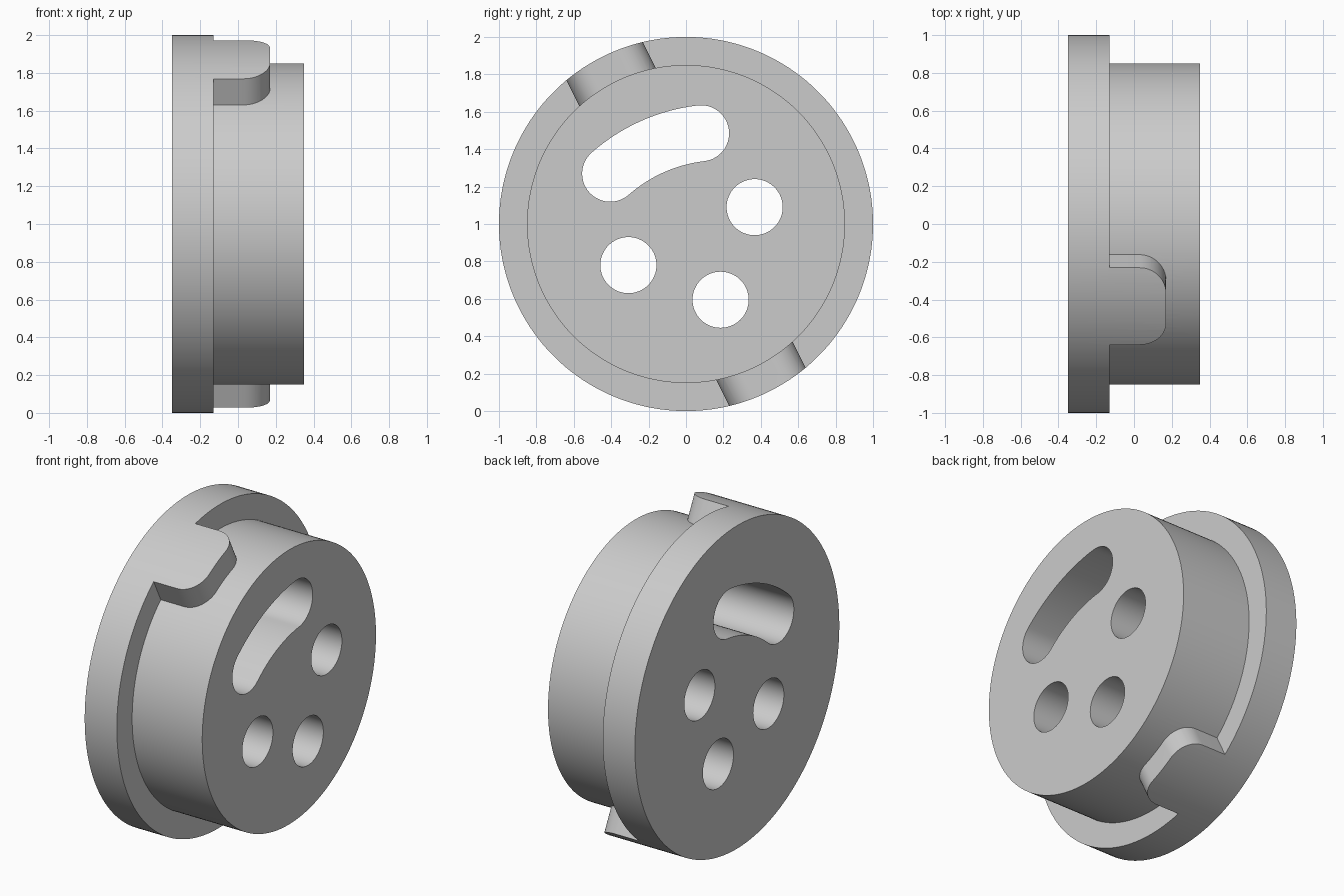
import bpy
import bmesh
from math import cos, sin, pi, radians
from mathutils import Vector

cube = bpy.data.objects.get("Cube")
if cube:
    bpy.data.objects.remove(cube, do_unlink=True)

X = Vector((1, 0, 0))
Y = Vector((0, 1, 0))
Z = Vector((0, 0, 1))
CENTRE = Z.copy()

grey = bpy.data.materials.new("plain grey")
grey.use_nodes = True
colour = (0.6, 0.6, 0.6, 1)
grey.diffuse_color = colour
grey.node_tree.nodes["Principled BSDF"].inputs["Base Color"].default_value = colour


def arc(cx, cy, r, start, end, steps):
    """Points along an arc, angles in degrees."""
    angles = [radians(start + (end - start) * i / steps) for i in range(steps + 1)]
    return [(cx + r * cos(a), cy + r * sin(a)) for a in angles]


def prism(name, outline, u, v, w, low, high):
    """Extrude an outline drawn in the u-v plane along w."""
    bm = bmesh.new()
    verts = [bm.verts.new(CENTRE + u * a + v * b + w * low) for a, b in outline]
    face = bm.faces.new(verts)
    grown = bmesh.ops.extrude_face_region(bm, geom=[face])["geom"]
    moved = [g for g in grown if isinstance(g, bmesh.types.BMVert)]
    bmesh.ops.translate(bm, verts=moved, vec=w * (high - low))
    bmesh.ops.recalc_face_normals(bm, faces=bm.faces)
    mesh = bpy.data.meshes.new(name)
    bm.to_mesh(mesh)
    bm.free()
    mesh.materials.append(grey)
    obj = bpy.data.objects.new(name, mesh)
    bpy.context.collection.objects.link(obj)
    return obj


def disc(name, cy, cz, r, low, high, steps):
    return prism(name, arc(cy, cz, r, 0, 360, steps)[:-1], Y, Z, X, low, high)


def combine(target, tool, operation):
    """Apply a boolean and remove the tool."""
    mod = target.modifiers.new(operation.lower(), 'BOOLEAN')
    mod.operation = operation
    mod.solver = 'EXACT'
    mod.object = tool
    tool.hide_render = True
    bpy.context.view_layer.objects.active = target
    bpy.ops.object.modifier_apply(modifier=mod.name)
    bpy.data.objects.remove(tool, do_unlink=True)


# Flange with two opposite rounded tabs: a stepped profile trims one disc
cap = disc("bayonet_cap", 0, 0, 1, -0.35, 0.17, 180)
tab_dir = (Z * 2 - Y).normalized()
across = (Y * 2 + Z).normalized()
half, corner, step, top = 0.228, 0.14, -0.13, 0.17
profile = [(-1.2, -0.5), (1.2, -0.5), (1.2, step), (half, step)]
profile += arc(half - corner, top - corner, corner, 0, 90, 14)
profile += arc(corner - half, top - corner, corner, 90, 180, 14)
profile += [(-half, step), (-1.2, step)]
trim = prism("tab_trim", profile, across, X, tab_dir, -1.3, 1.3)
combine(cap, trim, 'INTERSECT')

# Central boss
combine(cap, disc("boss", 0, 0, 0.85, -0.25, 0.35, 180), 'UNION')

# Three round through holes
pivot = (0.185, -0.405)
for cy, cz in (pivot, (0.367, 0.09), (-0.308, -0.22)):
    combine(cap, disc("hole_cutter", cy, cz, 0.15, -0.6, 0.6, 64), 'DIFFERENCE')

# Curved slot, concentric with the lowest hole
radius, width, a0, a1 = 0.896, 0.15, 96.7, 131.2
ends = [(pivot[0] + radius * cos(radians(a)), pivot[1] + radius * sin(radians(a)))
        for a in (a0, a1)]
slot = arc(*pivot, radius + width, a0, a1, 24)
slot += arc(*ends[1], width, a1, a1 + 180, 28)[1:]
slot += arc(*pivot, radius - width, a1, a0, 24)[1:]
slot += arc(*ends[0], width, a0 + 180, a0 + 360, 28)[1:-1]
combine(cap, prism("slot_cutter", slot, Y, Z, X, -0.6, 0.6), 'DIFFERENCE')

# Smooth curved walls, crisp rims
bpy.ops.object.select_all(action='DESELECT')
cap.select_set(True)
bpy.context.view_layer.objects.active = cap
bpy.ops.object.shade_smooth_by_angle(angle=radians(25))
